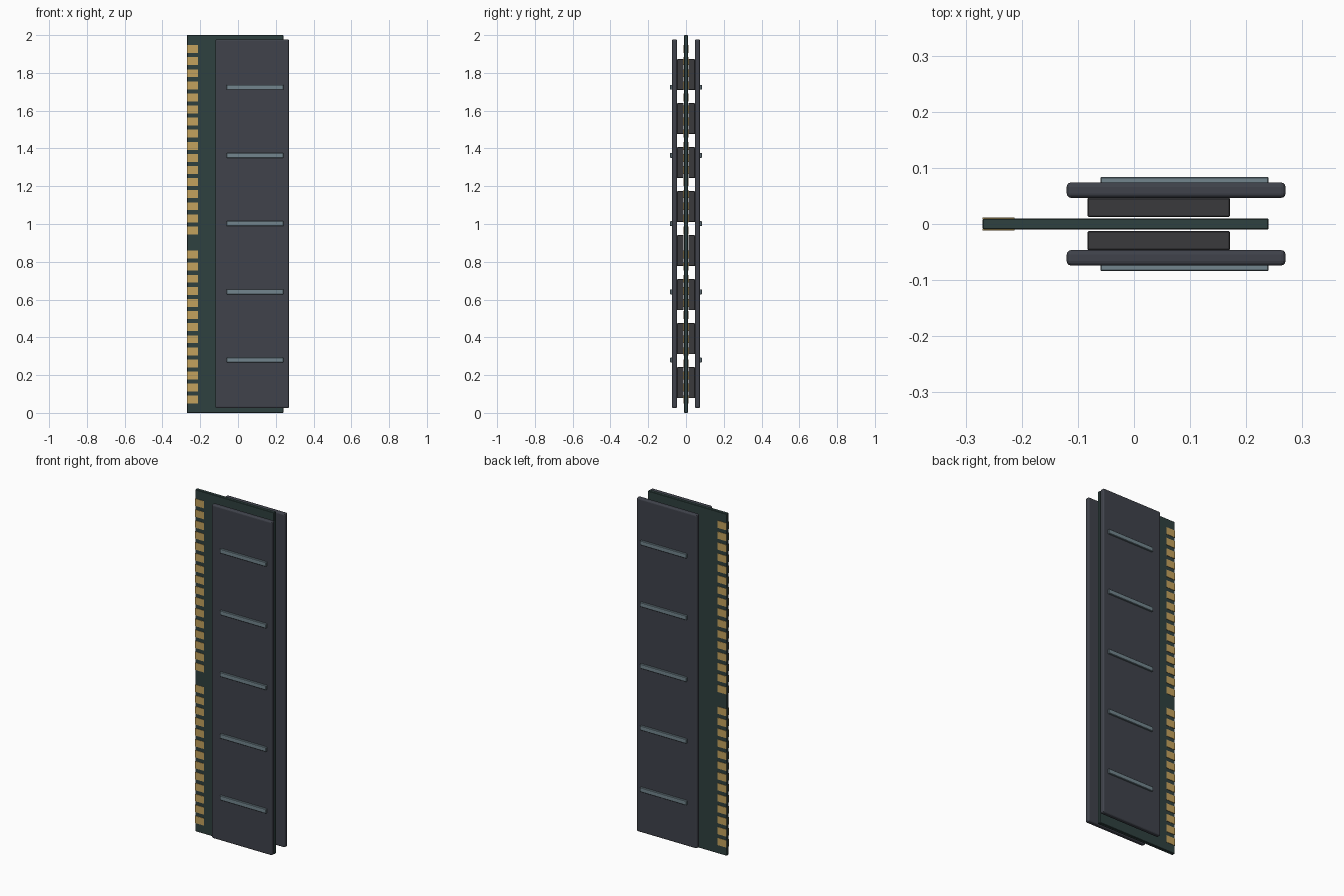
import bpy, bmesh

if "Cube" in bpy.data.objects:
    bpy.data.objects.remove(bpy.data.objects["Cube"])


def material(name, rgb):
    m = bpy.data.materials.new(name)
    m.diffuse_color = (*rgb, 1)
    m.use_nodes = True
    m.node_tree.nodes["Principled BSDF"].inputs["Base Color"].default_value = m.diffuse_color
    return m


BOARD = material("board_green", (0.028, 0.052, 0.05))
PLATE = material("spreader_grey", (0.05, 0.055, 0.07))
CHIP = material("chip_black", (0.042, 0.042, 0.046))
RIB = material("rib_steel", (0.17, 0.235, 0.27))
GOLD = material("contact_gold", (0.55, 0.36, 0.11))


def box(name, x, y, z, mat, bevel=0.0, segments=1):
    """Box from (min, max) ranges on each axis, with optional bevelled edges."""
    bm = bmesh.new()
    bmesh.ops.create_cube(bm, size=1)
    for v in bm.verts:
        for i, (a, b) in enumerate((x, y, z)):
            v.co[i] = (a + b) / 2 + v.co[i] * (b - a)
    bmesh.ops.recalc_face_normals(bm, faces=bm.faces)
    mesh = bpy.data.meshes.new(name)
    bm.to_mesh(mesh)
    bm.free()
    mesh.materials.append(mat)
    ob = bpy.data.objects.new(name, mesh)
    bpy.context.collection.objects.link(ob)
    if bevel:
        mod = ob.modifiers.new("bevel", "BEVEL")
        mod.width = bevel
        mod.segments = segments
    return ob


# Circuit board
box("circuit_board", (-0.27, 0.24), (-0.01, 0.01), (0, 2), BOARD, 0.002)

for side, s in (("front", -1), ("back", 1)):
    def depth(inner, outer):
        return tuple(sorted((s * inner, s * outer)))

    # Heat spreader plate
    box(f"{side}_heat_spreader", (-0.12, 0.27), depth(0.0465, 0.074),
        (0.025, 1.977), PLATE, 0.008, 3)

    # Memory chips between board and spreader
    for i in range(8):
        c = 0.16 + i * 0.233
        box(f"{side}_chip_{i + 1}", (-0.083, 0.171), depth(0.0125, 0.047),
            (c - 0.082, c + 0.082), CHIP, 0.002)

    # Raised ribs on the spreader
    for i in range(5):
        c = 0.28 + i * 0.361
        box(f"{side}_rib_{i + 1}", (-0.06, 0.24), depth(0.07, 0.084),
            (c - 0.013, c + 0.013), RIB, 0.002)

    # Edge contacts, one position left empty for the key gap
    for i in range(30):
        if i == 13:
            continue
        c = 0.07 + i * 0.064
        box(f"{side}_contact_{i + 1}", (-0.27, -0.213), depth(0.009, 0.012),
            (c - 0.021, c + 0.021), GOLD)
